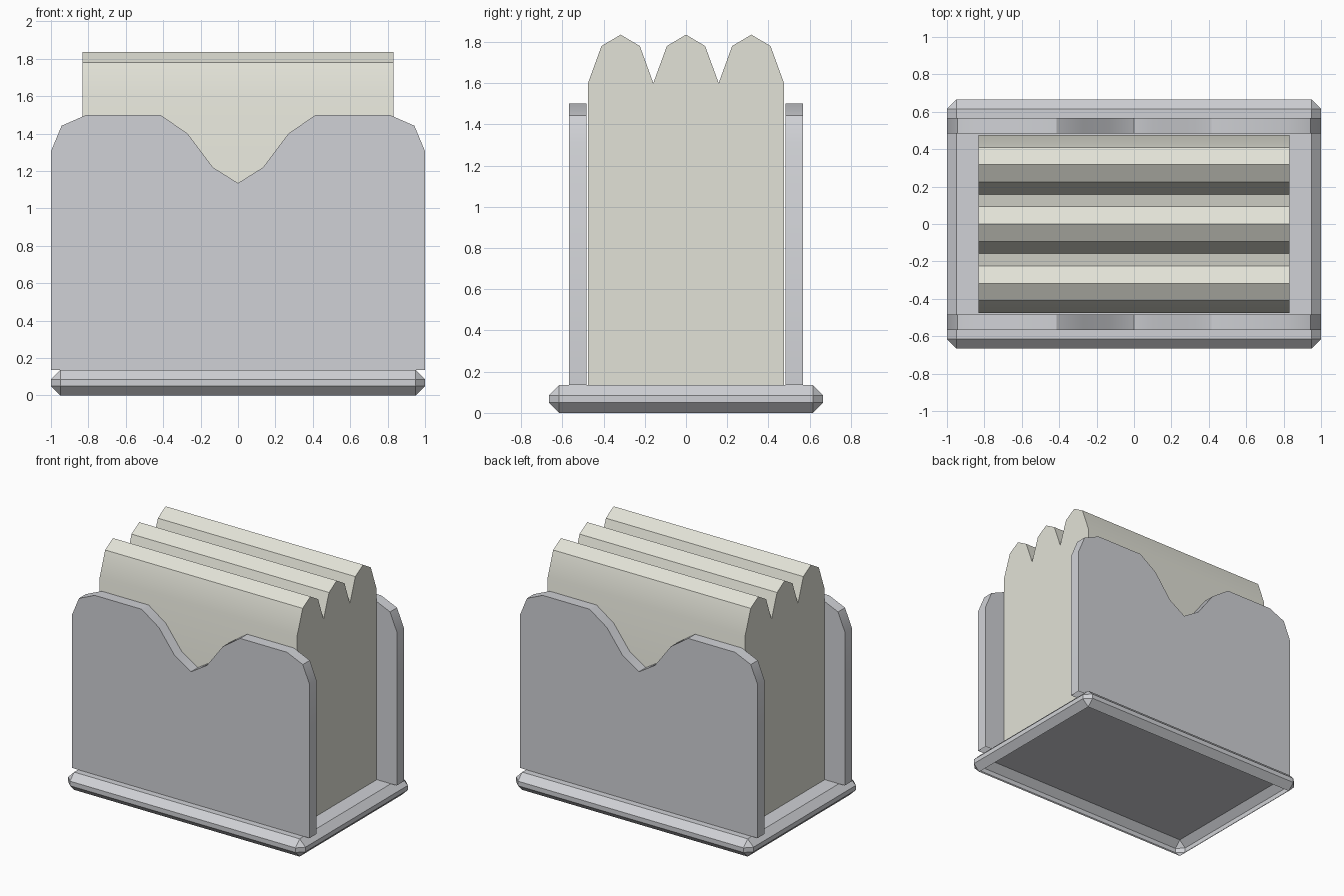
import bpy
import bmesh
import math

cube = bpy.data.objects.get("Cube")
if cube:
    bpy.data.objects.remove(cube, do_unlink=True)


def make_material(name, colour):
    mat = bpy.data.materials.new(name)
    mat.use_nodes = True
    mat.diffuse_color = colour
    mat.node_tree.nodes["Principled BSDF"].inputs["Base Color"].default_value = colour
    return mat


def finish_part(name, bm, mat):
    """Open the underside and turn the mesh into an object."""
    bmesh.ops.recalc_face_normals(bm, faces=bm.faces)
    bm.normal_update()
    underside = [f for f in bm.faces if f.normal.z < -0.99]
    bmesh.ops.delete(bm, geom=underside, context="FACES_ONLY")
    mesh = bpy.data.meshes.new(name)
    bm.to_mesh(mesh)
    bm.free()
    mesh.materials.append(mat)
    obj = bpy.data.objects.new(name, mesh)
    bpy.context.collection.objects.link(obj)
    bpy.ops.object.select_all(action="DESELECT")
    obj.select_set(True)
    bpy.context.view_layer.objects.active = obj
    bpy.ops.object.shade_smooth_by_angle(angle=math.radians(30))


def make_prism(name, points, direction, mat):
    """Extrude a closed outline along a direction."""
    bm = bmesh.new()
    face = bm.faces.new([bm.verts.new(p) for p in points])
    extruded = bmesh.ops.extrude_face_region(bm, geom=[face])["geom"]
    moved = [v for v in extruded if isinstance(v, bmesh.types.BMVert)]
    bmesh.ops.translate(bm, verts=moved, vec=direction)
    finish_part(name, bm, mat)


metal = make_material("grey metal", (0.63, 0.64, 0.67, 1))
paper = make_material("cream paper", (0.76, 0.76, 0.68, 1))

BASE_TOP = 0.135

# Hollow base tray with chamfered edges, open underneath
bm = bmesh.new()
bmesh.ops.create_cube(bm, size=1)
bmesh.ops.scale(bm, verts=bm.verts, vec=(2, 1.33, BASE_TOP))
bmesh.ops.translate(bm, verts=bm.verts, vec=(0, 0, BASE_TOP / 2))
bmesh.ops.bevel(bm, geom=bm.edges[:], offset=0.05, segments=1,
                affect="EDGES", profile=0.5)
finish_part("base", bm, metal)

# Front and back panels with rounded shoulders and a central notch
half = [(1, BASE_TOP), (1, 1.305), (0.943, 1.442), (0.81, 1.5),
        (0.415, 1.5), (0.27, 1.4), (0.135, 1.22)]
outline = half + [(0, 1.135)] + [(-x, z) for x, z in reversed(half)]
for name, y in (("front_panel", -0.567), ("back_panel", 0.483)):
    make_prism(name, [(x, y, z) for x, z in outline], (0, 0.084, 0), metal)

# Napkin stack with three folded ridges
PITCH = 0.317
ridge = [(-PITCH / 2, 1.6), (-0.093, 1.78), (0, 1.835), (0.093, 1.78)]
profile = [(-1.5 * PITCH, BASE_TOP)]
for i in (-1, 0, 1):
    profile += [(y + i * PITCH, z) for y, z in ridge]
profile += [(1.5 * PITCH, 1.6), (1.5 * PITCH, BASE_TOP)]
make_prism("napkin_stack", [(-0.832, y, z) for y, z in profile], (1.664, 0, 0), paper)
